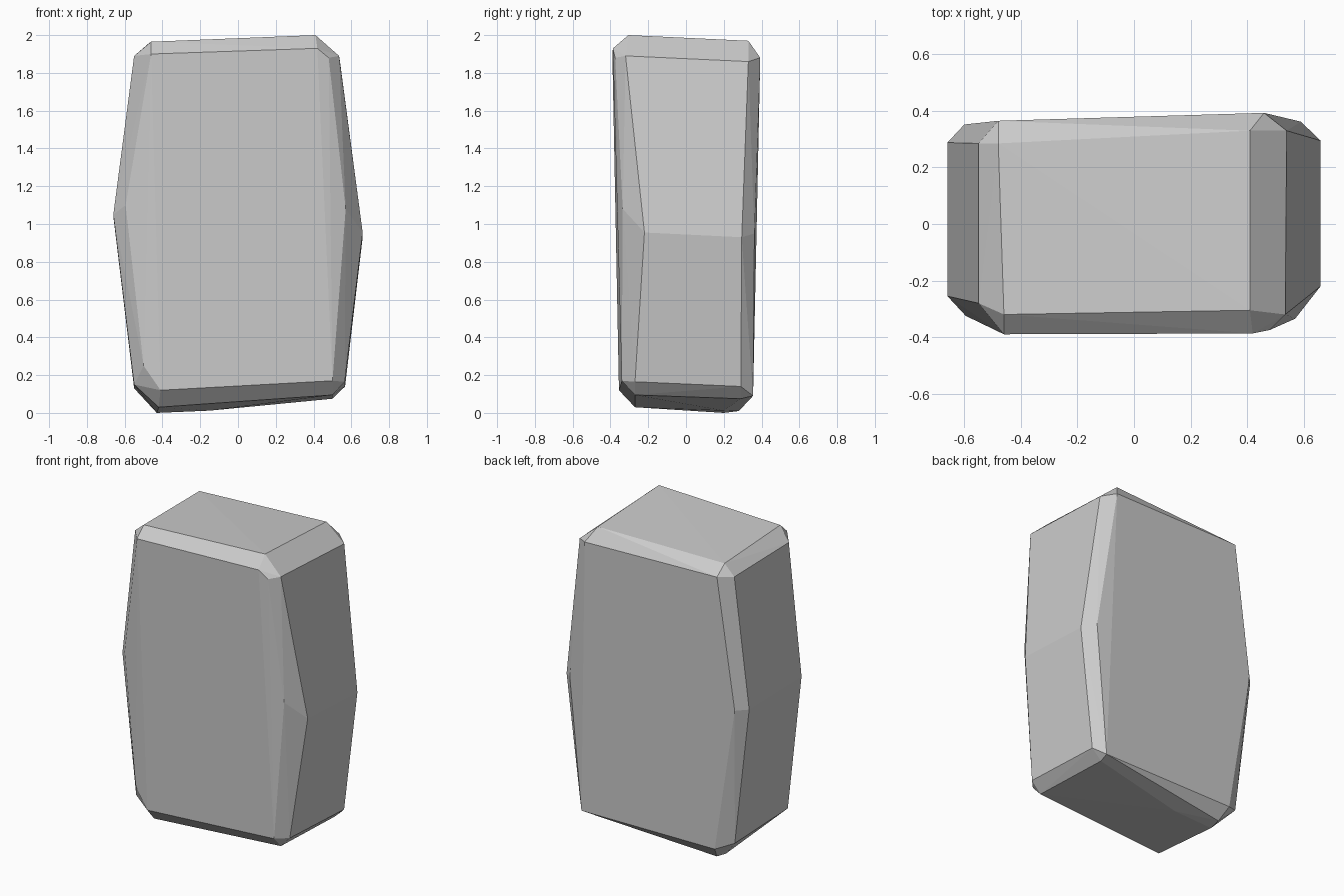
import bpy, bmesh, math

# Corner points of each main face; the hull fills in the bevels between them
FACES = {
    "front": [(-.46, -.39, 1.90), (.42, -.387, 1.93), (.48, -.375, 1.88), (.57, -.335, 1.08),
              (.50, -.34, .17), (-.41, -.355, .12), (-.50, -.345, .25), (-.595, -.325, 1.10)],
    "back": [(-.48, .365, 1.89), (.46, .393, 1.88), (.59, .362, .95),
             (.51, .355, .09), (-.45, .345, .09), (-.60, .352, 1.04)],
    "left": [(-.55, -.28, 1.89), (-.55, .285, 1.88), (-.66, .288, 1.04),
             (-.55, .28, .13), (-.55, -.27, .15), (-.66, -.255, 1.05)],
    "right": [(.535, -.32, 1.89), (.54, .33, 1.86), (.66, .295, .93),
              (.567, .29, .14), (.565, -.27, .165), (.66, -.22, .955)],
    "top": [(-.46, -.32, 1.965), (.41, -.305, 2.0), (.41, .33, 1.97), (-.48, .285, 1.95)],
    "bottom": [(-.42, -.27, .03), (.50, -.27, .095), (.50, .29, .075),
               (-.42, .28, .01), (-.43, .20, 0), (-.15, .20, .012)],
}

# Chamfered stone slab
bm = bmesh.new()
for loop in FACES.values():
    for p in loop:
        bm.verts.new(p)
res = bmesh.ops.convex_hull(bm, input=bm.verts[:], use_existing_faces=False)
loose = [v for v in bm.verts if not v.link_faces]
bmesh.ops.delete(bm, geom=loose, context='VERTS')

# Merge nearly coplanar triangles into flat facets
bmesh.ops.dissolve_limit(bm, angle_limit=math.radians(1.5),
                         verts=bm.verts[:], edges=bm.edges[:])
bmesh.ops.recalc_face_normals(bm, faces=bm.faces[:])

mesh = bpy.data.meshes.new("stone_slab")
bm.to_mesh(mesh)
bm.free()
slab = bpy.data.objects.new("stone_slab", mesh)
bpy.context.collection.objects.link(slab)
